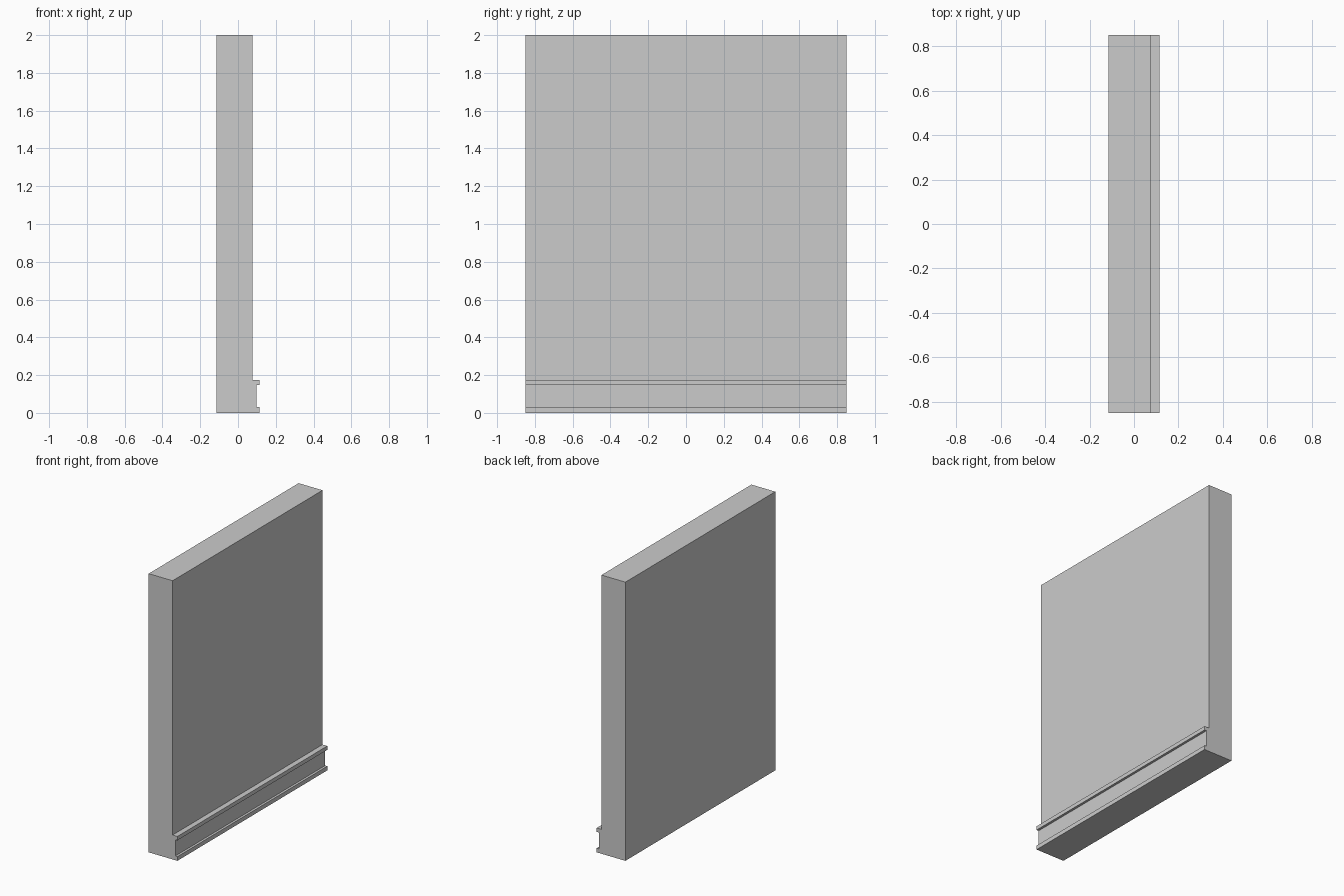
import bpy
import bmesh

cube = bpy.data.objects.get("Cube")
if cube:
    bpy.data.objects.remove(cube, do_unlink=True)

# Plain grey finish
grey = bpy.data.materials.new("light_grey")
grey.use_nodes = True
colour = (0.6, 0.6, 0.6, 1)
grey.diffuse_color = colour
grey.node_tree.nodes["Principled BSDF"].inputs["Base Color"].default_value = colour

# Dimensions of the wall and its skirting
HALF_LENGTH = 0.85
HEIGHT = 2.0
BACK, FACE = -0.114, 0.076
RECESS, LIP = 0.097, 0.114
LOW, HIGH, TOP = 0.03, 0.147, 0.175

# Cross-section in x and z: wall with a grooved skirting along its foot
profile = [
    (BACK, 0), (LIP, 0), (LIP, LOW), (RECESS, LOW), (RECESS, HIGH),
    (LIP, HIGH), (LIP, TOP), (FACE, TOP), (FACE, HEIGHT), (BACK, HEIGHT),
]

# Extrude the section along y into one solid
bm = bmesh.new()
section = bm.faces.new([bm.verts.new((x, -HALF_LENGTH, z)) for x, z in profile])
extruded = bmesh.ops.extrude_face_region(bm, geom=[section], use_keep_orig=True)
end_verts = [g for g in extruded["geom"] if isinstance(g, bmesh.types.BMVert)]
bmesh.ops.translate(bm, verts=end_verts, vec=(0, 2 * HALF_LENGTH, 0))
bmesh.ops.recalc_face_normals(bm, faces=bm.faces[:])

mesh = bpy.data.meshes.new("wall_with_skirting")
bm.to_mesh(mesh)
bm.free()
mesh.materials.append(grey)
wall = bpy.data.objects.new("wall_with_skirting", mesh)
bpy.context.collection.objects.link(wall)
